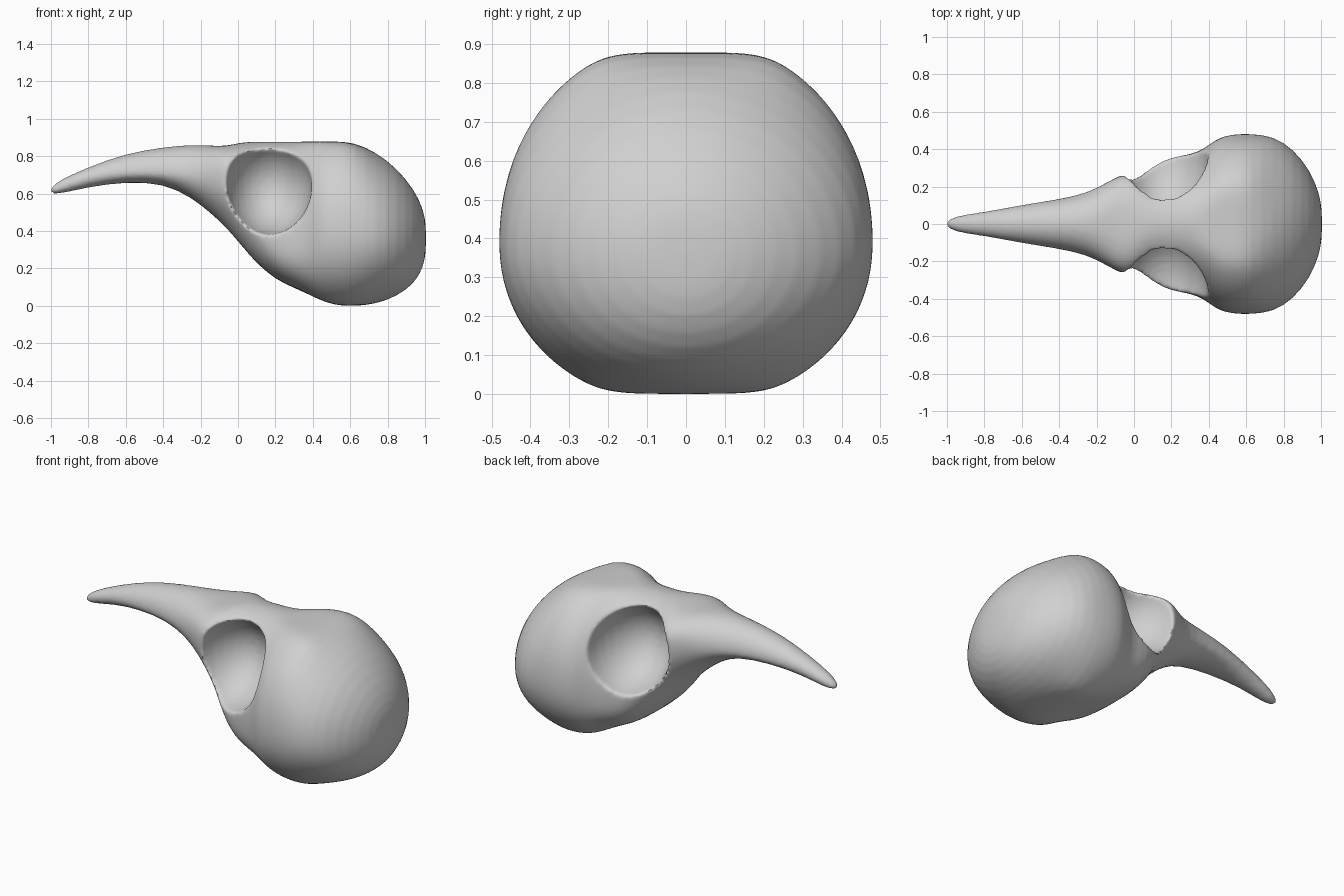
import bpy
import bmesh
import math

old = bpy.data.objects.get("Cube")
if old:
    bpy.data.objects.remove(old, do_unlink=True)

SIDES = 40

# Stations from beak tip to back of the head:
# x, bottom z, widest z, top z, half width,
# then optional upper roundness, lower roundness, flattening
STATIONS = [
    (-1.005, .6, .61, .63, .012),
    (-.96, .595, .63, .67, .045),
    (-.8, .635, .69, .742, .063),
    (-.6, .662, .715, .815, .103),
    (-.4, .655, .715, .848, .133),
    (-.25, .58, .7, .862, .165),
    (-.14, .49, .7, .856, .225, 2.4, 2, 1),
    (-.06, .415, .7, .853, .27, 2.9, 2.1, 1),
    (.02, .32, .63, .876, .28, 2.5, 2.6, 1),
    (.1, .225, .46, .878, .315, 2, 2.8, 1),
    (.2, .14, .38, .878, .36, 2, 3, 1),
    (.3, .095, .37, .878, .37, 2, 3, 1),
    (.38, .06, .39, .878, .405, 2, 2.7, .96),
    (.44, .03, .4, .878, .458, 2, 2.3, .92),
    (.52, .002, .39, .878, .482, 2.1, 2.1, .92),
    (.62, -.003, .39, .874, .484, 2.1, 2.1, .92),
    (.74, .008, .38, .822, .474),
    (.85, .05, .37, .735, .405),
    (.94, .115, .36, .625, .29),
    (.99, .2, .36, .52, .17),
    (1.006, .29, .36, .43, .07),
]


def power(value, n):
    """Signed power used for superellipse sections."""
    return math.copysign(abs(value) ** (2 / n), value)


def make_object(name, bm):
    bmesh.ops.recalc_face_normals(bm, faces=bm.faces)
    mesh = bpy.data.meshes.new(name)
    bm.to_mesh(mesh)
    bm.free()
    obj = bpy.data.objects.new(name, mesh)
    bpy.context.collection.objects.link(obj)
    return obj


def make_ring(bm, x, low, middle, high, width, n_up=2, n_low=2, flat=1):
    """One cross-section with separately shaped upper and lower halves."""
    ring = []
    for i in range(SIDES):
        angle = math.tau * i / SIDES
        upper = math.sin(angle) > 0
        n = n_up if upper else n_low
        up = power(math.sin(angle), n)
        up = max(-flat, min(flat, up)) / flat
        height = high - middle if upper else middle - low
        y = width * power(math.cos(angle), n)
        ring.append(bm.verts.new((x, y, middle + height * up)))
    return ring


def make_skull():
    """Loft the beak and braincase as one continuous shell."""
    bm = bmesh.new()
    rings = [make_ring(bm, *station) for station in STATIONS]
    for a, b in zip(rings, rings[1:]):
        for i in range(SIDES):
            j = (i + 1) % SIDES
            bm.faces.new((a[i], a[j], b[j], b[i]))
    bm.faces.new(rings[0])
    bm.faces.new(rings[-1])
    return make_object("skull", bm)


def make_socket_cutter(side):
    """Ellipsoid that hollows one eye socket."""
    bm = bmesh.new()
    bmesh.ops.create_uvsphere(bm, u_segments=32, v_segments=20, radius=1)
    bmesh.ops.scale(bm, vec=(.235, .33, .265), verts=bm.verts)
    bmesh.ops.translate(bm, vec=(.16, side * .36, .645), verts=bm.verts)
    cutter = make_object("socket_cutter", bm)
    cutter.hide_render = True
    return cutter


skull = make_skull()
subdivide = skull.modifiers.new("round_form", "SUBSURF")
subdivide.levels = subdivide.render_levels = 1

# Carve both eye sockets
cutters = [make_socket_cutter(side) for side in (-1, 1)]
for cutter in cutters:
    cut = skull.modifiers.new("eye_socket", "BOOLEAN")
    cut.operation = "DIFFERENCE"
    cut.solver = "EXACT"
    cut.object = cutter

# Soften the socket rims into the bone
remesh = skull.modifiers.new("even_surface", "REMESH")
remesh.mode = "VOXEL"
remesh.voxel_size = .012
soften = skull.modifiers.new("soft_rims", "SMOOTH")
soften.factor = .5
soften.iterations = 5

bpy.ops.object.select_all(action="DESELECT")
skull.select_set(True)
bpy.context.view_layer.objects.active = skull
for name in [m.name for m in skull.modifiers]:
    bpy.ops.object.modifier_apply(modifier=name)
for cutter in cutters:
    bpy.data.objects.remove(cutter, do_unlink=True)

# Plain bone colour
bone = bpy.data.materials.new("bone_grey")
bone.use_nodes = True
colour = (.63, .63, .63, 1)
bone.diffuse_color = colour
for node in bone.node_tree.nodes:
    if node.type == "BSDF_PRINCIPLED":
        node.inputs["Base Color"].default_value = colour
        node.inputs["Roughness"].default_value = .7
skull.data.materials.clear()
skull.data.materials.append(bone)
bpy.ops.object.shade_smooth_by_angle(angle=math.radians(50))
